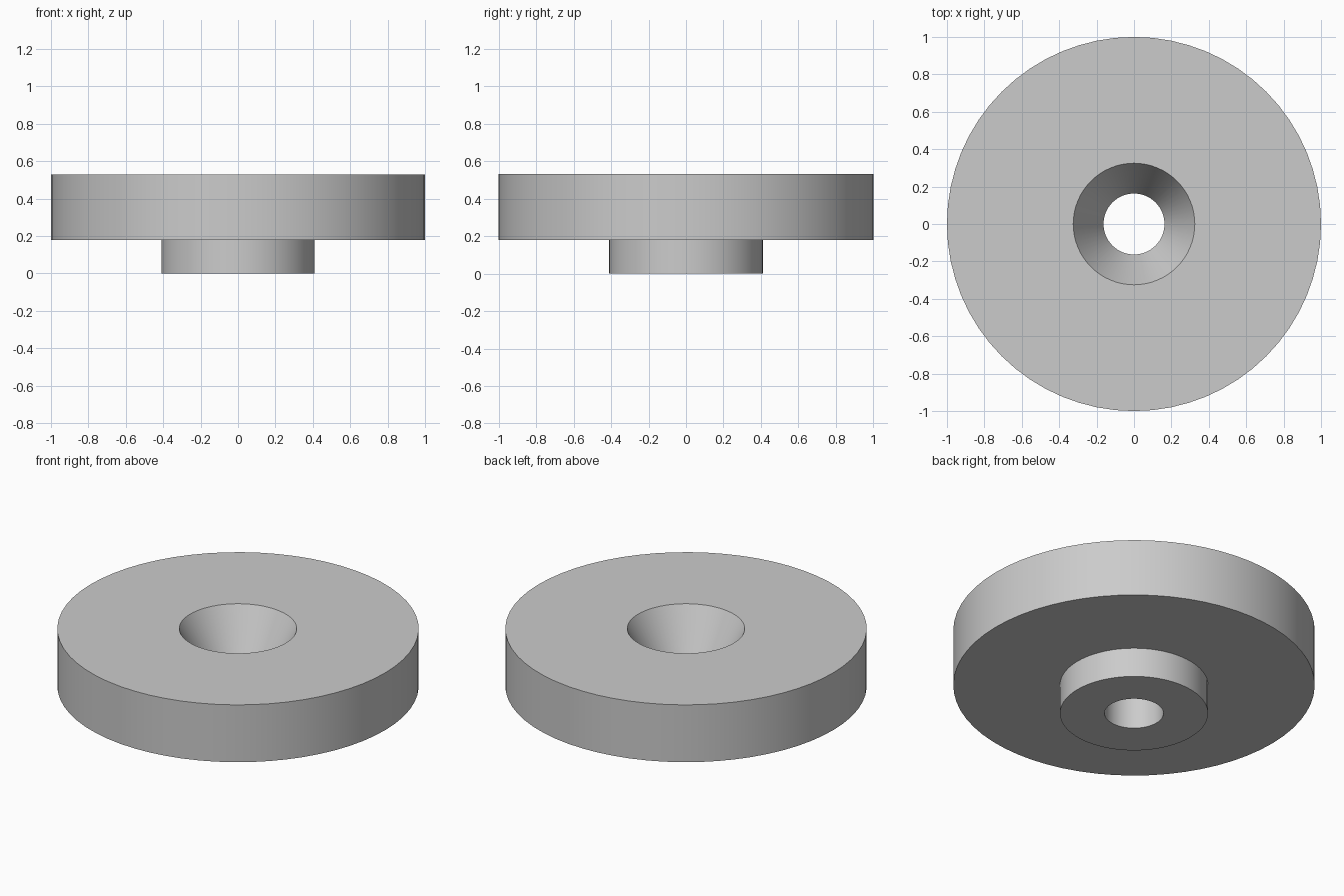
import bpy
import bmesh
import math
from mathutils import Vector

cube = bpy.data.objects.get("Cube")
if cube:
    bpy.data.objects.remove(cube, do_unlink=True)

# Plain grey material
grey = bpy.data.materials.new("plain grey")
grey.use_nodes = True
colour = (0.6, 0.6, 0.6, 1)
grey.diffuse_color = colour
grey.node_tree.nodes["Principled BSDF"].inputs["Base Color"].default_value = colour


def lathe(name, profile, sides):
    """Turn a closed (radius, height) profile around the z axis."""
    bm = bmesh.new()
    verts = [bm.verts.new((r, 0, z)) for r, z in profile]
    edges = [bm.edges.new((v, verts[(i + 1) % len(verts)])) for i, v in enumerate(verts)]
    bmesh.ops.spin(bm, geom=verts + edges, cent=Vector(), axis=(0, 0, 1),
                   angle=math.tau, steps=sides, use_merge=True)
    bmesh.ops.remove_doubles(bm, verts=bm.verts, dist=0.0001)
    bmesh.ops.recalc_face_normals(bm, faces=bm.faces)
    mesh = bpy.data.meshes.new(name)
    bm.to_mesh(mesh)
    bm.free()
    mesh.materials.append(grey)
    obj = bpy.data.objects.new(name, mesh)
    bpy.context.collection.objects.link(obj)
    return obj


# Wide disc with a stepped boss below and a countersunk through hole
top, step, sink = 0.53, 0.18, 0.23
hole, mouth, boss, rim = 0.163, 0.325, 0.41, 1.0
disc = lathe("countersunk_disc", [
    (hole, 0), (boss, 0), (boss, step), (rim, step),
    (rim, top), (mouth, top), (hole, sink)], 64)

bpy.ops.object.select_all(action='DESELECT')
disc.select_set(True)
bpy.context.view_layer.objects.active = disc
bpy.ops.object.shade_smooth_by_angle(angle=math.radians(25))
